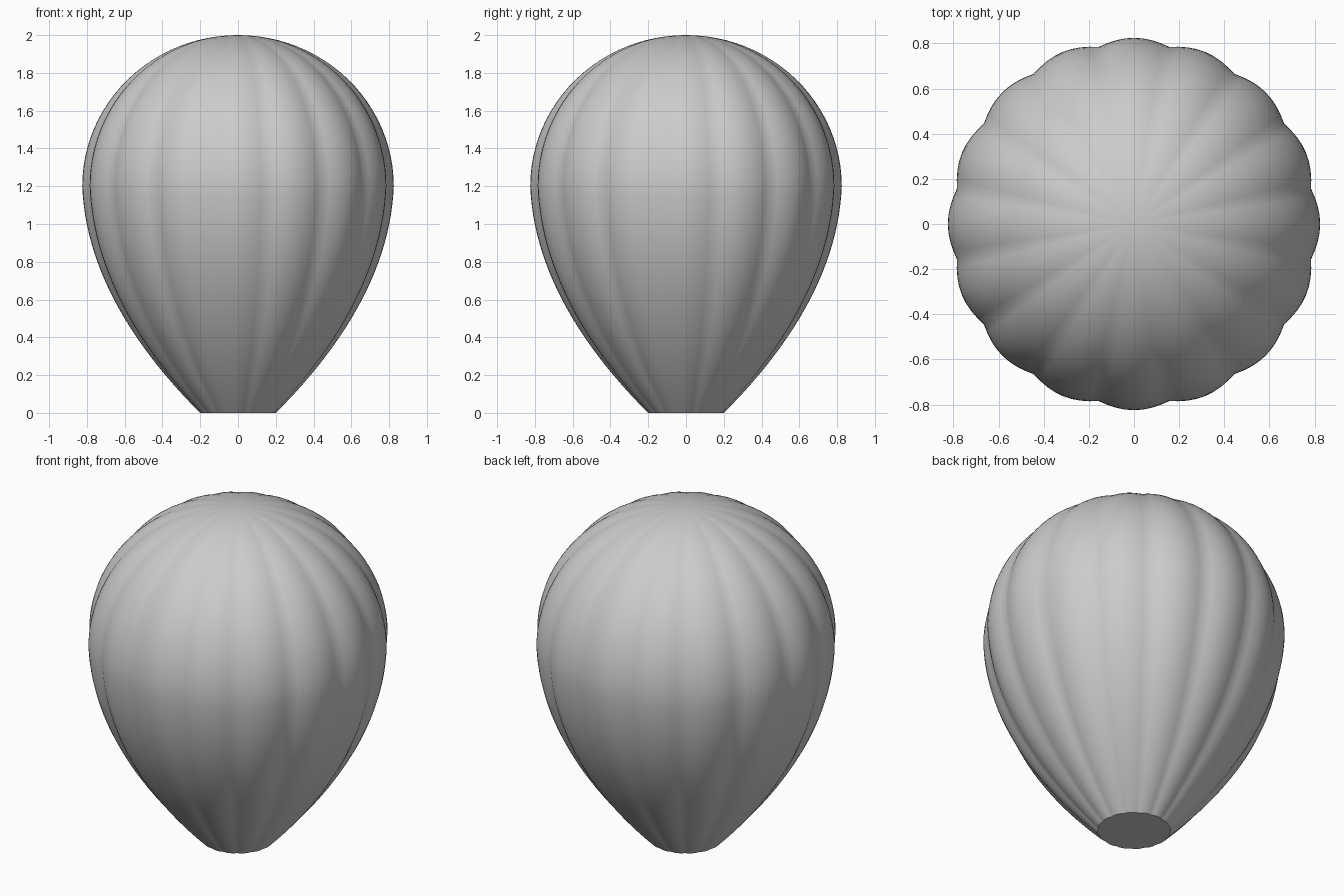
import bpy, bmesh, math

cube = bpy.data.objects.get("Cube")
if cube:
    bpy.data.objects.remove(cube, do_unlink=True)

GORES, STEPS = 16, 8
EQUATOR, RADIUS, BULGE = 1.2, 0.8, 0.031

fabric = bpy.data.materials.new("light grey fabric")
fabric.use_nodes = True
colour = (0.6, 0.6, 0.6, 1)
fabric.diffuse_color = colour
fabric.node_tree.nodes["Principled BSDF"].inputs["Base Color"].default_value = colour


def profile():
    """Radius and height from the mouth up to just below the crown."""
    points = []
    for i in range(24):
        drop = EQUATOR * (1 - i / 24)
        points.append((RADIUS - 0.04 * drop - 0.387 * drop ** 2, EQUATOR - drop))
    for i in range(24):
        a = math.pi / 2 * i / 24
        points.append((RADIUS * math.cos(a), EQUATOR + RADIUS * math.sin(a)))
    return points


# Envelope: lobed rings, each gore bulging between its seams
bm = bmesh.new()
count = GORES * STEPS
rings = []
for r, z in profile():
    ring = []
    for k in range(count):
        a = 2 * math.pi * k / count
        lobe = r * (1 + BULGE * abs(math.cos(a * GORES / 2)))
        ring.append(bm.verts.new((lobe * math.cos(a), lobe * math.sin(a), z)))
    rings.append(ring)
for low, high in zip(rings, rings[1:]):
    for k in range(count):
        n = (k + 1) % count
        bm.faces.new((low[k], low[n], high[n], high[k]))

# Crown and closed mouth
crown = bm.verts.new((0, 0, EQUATOR + RADIUS))
for k in range(count):
    bm.faces.new((rings[-1][k], rings[-1][(k + 1) % count], crown))
bm.faces.new(rings[0][::-1])

mesh = bpy.data.meshes.new("balloon_envelope")
bm.to_mesh(mesh)
bm.free()
mesh.materials.append(fabric)
envelope = bpy.data.objects.new("balloon_envelope", mesh)
bpy.context.collection.objects.link(envelope)
bpy.context.view_layer.objects.active = envelope
envelope.select_set(True)
bpy.ops.object.shade_smooth_by_angle(angle=math.radians(35))
